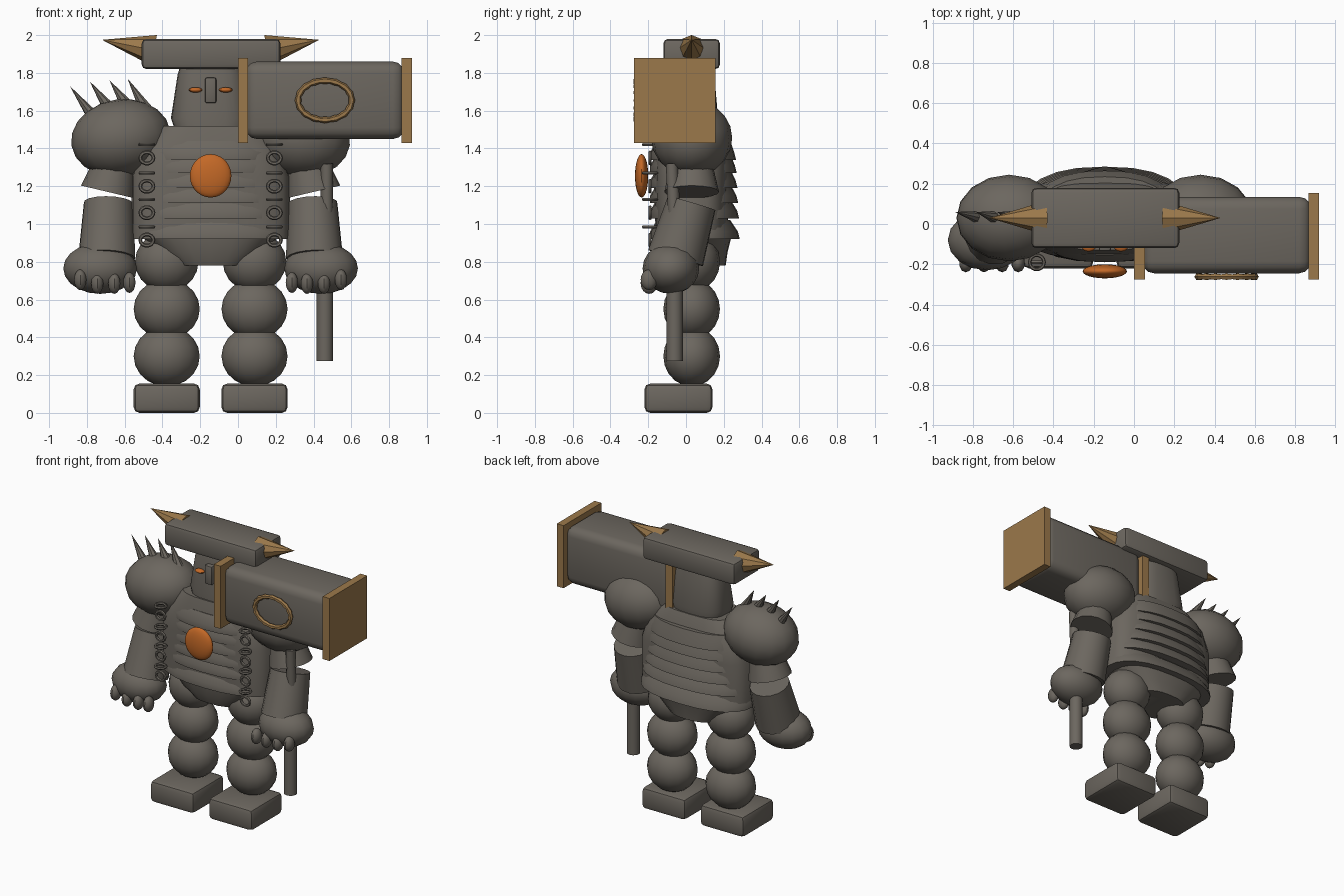
import bpy, bmesh, math
from mathutils import Vector, Matrix

if "Cube" in bpy.data.objects:
    bpy.data.objects.remove(bpy.data.objects["Cube"])

CX = -0.145  # centre line of the figure


def material(name, rgb):
    m = bpy.data.materials.new(name)
    m.diffuse_color = (*rgb, 1)
    m.use_nodes = True
    m.node_tree.nodes["Principled BSDF"].inputs["Base Color"].default_value = m.diffuse_color
    return m


STONE = material("grey stone", (0.15, 0.135, 0.115))
GOLD = material("old gold", (0.33, 0.19, 0.07))
ORANGE = material("orange gem", (0.55, 0.14, 0.02))


def finish(name, bm, mat, smooth=True):
    bmesh.ops.recalc_face_normals(bm, faces=bm.faces)
    me = bpy.data.meshes.new(name)
    bm.to_mesh(me)
    bm.free()
    me.materials.append(mat)
    ob = bpy.data.objects.new(name, me)
    bpy.context.collection.objects.link(ob)
    if smooth:
        bpy.ops.object.select_all(action='DESELECT')
        ob.select_set(True)
        bpy.context.view_layer.objects.active = ob
        bpy.ops.object.shade_smooth_by_angle(angle=math.radians(40))
    return ob


def box(name, lo, hi, mat, bevel=0.0, segs=2):
    lo, hi = Vector(lo), Vector(hi)
    bm = bmesh.new()
    bmesh.ops.create_cube(bm, size=1)
    for v in bm.verts:
        v.co = (lo + hi) / 2 + v.co * (hi - lo)
    if bevel:
        bmesh.ops.bevel(bm, geom=bm.edges[:], offset=bevel, segments=segs,
                        profile=0.5, affect='EDGES')
    return finish(name, bm, mat)


def ball(name, loc, radii, mat=STONE, u=16, v=10, tilt=0.0):
    bm = bmesh.new()
    m = (Matrix.Translation(loc) @ Matrix.Rotation(tilt, 4, 'Y')
         @ Matrix.Diagonal((*radii, 1)))
    bmesh.ops.create_uvsphere(bm, u_segments=u, v_segments=v, radius=1, matrix=m)
    return finish(name, bm, mat)


def cone(name, a, b, r1, r2, mat=STONE, n=16, smooth=True):
    a, b = Vector(a), Vector(b)
    d = b - a
    m = Matrix.Translation((a + b) / 2) @ d.to_track_quat('Z', 'Y').to_matrix().to_4x4()
    bm = bmesh.new()
    bmesh.ops.create_cone(bm, cap_ends=True, segments=n, radius1=r1, radius2=r2,
                          depth=d.length, matrix=m)
    return finish(name, bm, mat, smooth)


def ring(name, loc, ra, rb, tube, axis, mat=STONE, n=14, k=6, bead=1.0):
    """Torus around axis 'Y' or 'Z'; bead < 1 pinches every other section."""
    bm = bmesh.new()
    rows = []
    for i in range(n):
        t = 2 * math.pi * i / n
        r = tube * (bead if i % 2 else 1)
        row = []
        for j in range(k):
            p = 2 * math.pi * j / k
            x = (ra + r * math.cos(p)) * math.cos(t)
            w = (rb + r * math.cos(p)) * math.sin(t)
            h = r * math.sin(p)
            off = Vector((x, h, w) if axis == 'Y' else (x, w, h))
            row.append(bm.verts.new(Vector(loc) + off))
        rows.append(row)
    for i in range(n):
        for j in range(k):
            a, b = rows[i], rows[(i + 1) % n]
            bm.faces.new((a[j], b[j], b[(j + 1) % k], a[(j + 1) % k]))
    return finish(name, bm, mat)


def loft(name, sections, power=3.2, n=24):
    """Stack of rounded-box sections: z, half width, front y, back y."""
    bm = bmesh.new()
    rows = []
    for z, w, yf, yb in sections:
        row = []
        for i in range(n):
            t = 2 * math.pi * i / n
            c, s = math.cos(t), math.sin(t)
            x = math.copysign(abs(c) ** (2 / power), c) * w
            y = math.copysign(abs(s) ** (2 / power), s) * (yb - yf) / 2
            row.append(bm.verts.new((CX + x, (yf + yb) / 2 + y, z)))
        rows.append(row)
    for a, b in zip(rows, rows[1:]):
        for i in range(n):
            j = (i + 1) % n
            bm.faces.new((a[i], a[j], b[j], b[i]))
    bm.faces.new(rows[0][::-1])
    bm.faces.new(rows[-1])
    return finish(name, bm, STONE)


# Torso, with flared plates overlapping down the chest and back
loft("pelvis", [(0.78, 0.19, -0.12, 0.21), (0.85, 0.28, -0.15, 0.22),
                (0.93, 0.36, -0.16, 0.24)], 2.6)
loft("torso", [(0.92, 0.42, -0.16, 0.22), (1.25, 0.42, -0.17, 0.23),
               (1.40, 0.37, -0.16, 0.22), (1.52, 0.26, -0.13, 0.17)])
for i, z in enumerate((0.92, 1.03, 1.11, 1.19, 1.27, 1.34)):
    w = 0.425 - 0.012 * i
    loft("rib_plate", [(z, w, -0.19, 0.285 - 0.004 * i),
                       (z + 0.04, w, -0.19, 0.275 - 0.004 * i),
                       (z + 0.10, w - 0.03, -0.155, 0.235)], 2.4)
ball("chest_gem", (CX, -0.235, 1.255), (0.11, 0.035, 0.115), ORANGE, 24, 14)

# Head, face and crown bar
loft("head", [(1.50, 0.19, -0.12, 0.16), (1.56, 0.21, -0.12, 0.17),
              (1.79, 0.175, -0.10, 0.15), (1.84, 0.16, -0.09, 0.14)], 2.8)
box("nose", (CX - 0.03, -0.135, 1.64), (CX + 0.03, -0.06, 1.775), STONE, 0.01)
box("crown_bar", (-0.51, -0.12, 1.82), (0.225, 0.18, 1.98), STONE, 0.025)

for s in (-1, 1):
    def P(dx, y, z):
        return (CX + s * dx, y, z)

    ball("eye", P(0.08, -0.112, 1.71), (0.036, 0.025, 0.014), ORANGE, 12, 8)
    cone("crown_spike", P(0.30, 0.03, 1.92), P(0.575, 0.03, 1.975), 0.082, 0,
         GOLD, 8, False)

    # Legs
    box("foot", (CX + s * 0.2325 - 0.175, -0.22, 0), (CX + s * 0.2325 + 0.175, 0.14, 0.155),
        STONE, 0.03)
    for z, r in ((0.30, 0.175), (0.55, 0.175), (0.80, 0.168)):
        ball("leg_segment", P(0.2325, 0.03, z), (r, 0.15, 0.16))

    # Arms
    ball("shoulder", P(0.475, 0.03, 1.455), (0.265, 0.215, 0.205), tilt=s * 0.15)
    cone("upper_arm", P(0.50, 0.03, 1.36), P(0.545, 0.03, 1.17), 0.10, 0.145)
    cone("forearm", P(0.54, 0.03, 1.11), P(0.55, -0.055, 0.82), 0.132, 0.152)
    ball("hand", P(0.585, -0.08, 0.765), (0.195, 0.15, 0.135))
    for dx, z in ((0.43, 0.69), (0.51, 0.685), (0.60, 0.685), (0.69, 0.705)):
        ball("finger", P(dx, -0.195, z), (0.034, 0.045, 0.055), u=10, v=8)

    # Chest chains with alternating links
    for z in (1.35, 1.20, 1.06, 0.915):
        ring("chain_link_upright", P(0.3375, -0.19, z), 0.035, 0.03, 0.010, 'Y')
        ring("chain_link_flat", P(0.3375, -0.19, z + 0.07), 0.036, 0.036, 0.009, 'Z')

# Spikes on one shoulder
for bx, bz, tx, tz in ((-0.76, 1.56, -0.89, 1.73), (-0.68, 1.61, -0.785, 1.755),
                       (-0.59, 1.63, -0.68, 1.76), (-0.49, 1.61, -0.585, 1.77)):
    cone("shoulder_spike", (bx, 0.03, bz), (tx, 0.06, tz), 0.035, 0, STONE, 8)

# Staff held in the other hand
cone("staff", (0.46, -0.06, 0.275), (0.46, -0.06, 0.80), 0.044, 0.044, STONE, 12)
cone("staff_top", (0.47, -0.06, 1.00), (0.47, -0.075, 1.32), 0.032, 0.032, STONE, 12)

# Shoulder-mounted hammer head with end plates and ring
box("hammer_body", (0.04, -0.245, 1.45), (0.88, 0.135, 1.86), STONE, 0.06, 3)
for x in (0.0, 0.866):
    box("end_plate", (x, -0.275, 1.43), (x + 0.054, 0.155, 1.88), GOLD)
ring("hammer_ring", (0.46, -0.262, 1.655), 0.142, 0.104, 0.018, 'Y', GOLD, 32, 6, 0.75)
